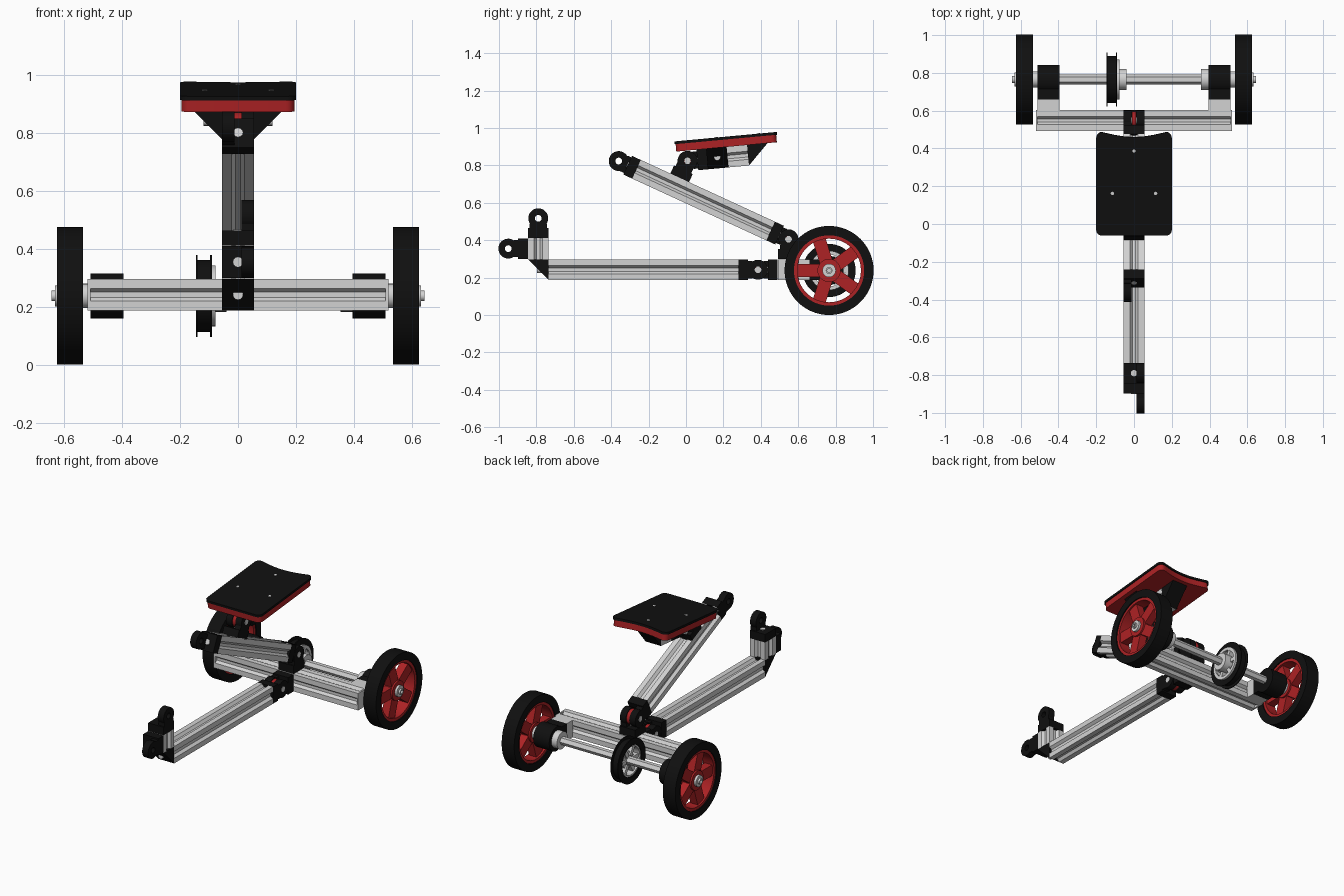
import bpy, bmesh
from math import sin, cos, pi, radians, atan2, hypot, degrees
from mathutils import Matrix, Vector

if "Cube" in bpy.data.objects:
    bpy.data.objects.remove(bpy.data.objects["Cube"])


def material(name, rgb):
    m = bpy.data.materials.new(name)
    m.use_nodes = True
    m.diffuse_color = (*rgb, 1)
    node = next(n for n in m.node_tree.nodes if n.type == 'BSDF_PRINCIPLED')
    node.inputs["Base Color"].default_value = (*rgb, 1)
    node.inputs["Roughness"].default_value = 0.6
    return m


BLACK = material("black plastic", (0.005, 0.005, 0.005))
RED = material("red plastic", (0.42, 0.016, 0.018))
GREY = material("aluminium grey", (0.65, 0.65, 0.65))

H = 0.055                      # half width of a beam
ARM = 0.105                    # hinge centre to beam end
ID = Matrix.Identity(4)
# Axis swaps: extrusion runs along x, UP sends it to z, ALONG to y
UP = Matrix(((0, 1, 0, 0), (0, 0, 1, 0), (1, 0, 0, 0), (0, 0, 0, 1)))
ALONG = UP @ UP
made = []


def frame(y, z, deg=0):
    return Matrix.Translation((0, y, z)) @ Matrix.Rotation(radians(deg), 4, 'X')


def finish(name, bm, mat, m):
    bmesh.ops.transform(bm, matrix=m, verts=bm.verts)
    bmesh.ops.recalc_face_normals(bm, faces=bm.faces)
    me = bpy.data.meshes.new(name)
    bm.to_mesh(me)
    bm.free()
    me.materials.append(mat)
    ob = bpy.data.objects.new(name, me)
    bpy.context.collection.objects.link(ob)
    made.append(ob)
    return ob


def prism(name, pts, lo, hi, mat, m=ID):
    """Extrude a (y, z) outline along x."""
    bm = bmesh.new()
    face = bm.faces.new([bm.verts.new((lo, a, b)) for a, b in pts])
    out = bmesh.ops.extrude_face_region(bm, geom=[face])["geom"]
    moved = [v for v in out if isinstance(v, bmesh.types.BMVert)]
    bmesh.ops.translate(bm, vec=(hi - lo, 0, 0), verts=moved)
    return finish(name, bm, mat, m)


def box(name, xs, ys, zs, mat, m=ID):
    pts = [(ys[0], zs[0]), (ys[1], zs[0]), (ys[1], zs[1]), (ys[0], zs[1])]
    return prism(name, pts, xs[0], xs[1], mat, m)


def disc(name, r, lo, hi, mat, m=ID, n=32):
    return prism(name, [(r * cos(2 * pi * i / n), r * sin(2 * pi * i / n))
                        for i in range(n)], lo, hi, mat, m)


def ring(name, ro, ri, lo, hi, mat, m=ID, n=48):
    """Hollow cylinder along x."""
    bm = bmesh.new()
    loops = []
    for i in range(n):
        c, s = cos(2 * pi * i / n), sin(2 * pi * i / n)
        loops.append([bm.verts.new((x, r * c, r * s))
                      for x, r in ((lo, ri), (lo, ro), (hi, ro), (hi, ri))])
    for i in range(n):
        a, b = loops[i], loops[(i + 1) % n]
        for k in range(4):
            bm.faces.new((a[k], a[(k + 1) % 4], b[(k + 1) % 4], b[k]))
    return finish(name, bm, mat, m)


def beam(name, lo, hi, m):
    """Slotted square section, a groove in each of the four sides."""
    pts = []
    for k in range(4):
        c, s = cos(k * pi / 2), sin(k * pi / 2)
        for a, b in ((-H, -H), (-0.022, -H), (-0.009, -0.038), (0.009, -0.038), (0.022, -H)):
            pts.append((a * c - b * s, a * s + b * c))
    return prism(name, pts, lo, hi, GREY, m)


def hinge_half(name, y, z, deg, side):
    """Knuckle on one side (+1 or -1) with a full width cap towards the beam."""
    m = frame(y, z, deg)
    lo, hi = sorted((side * 0.012, side * H))
    ring(name + "_knuckle", 0.053, 0.018, lo, hi, BLACK, m)
    box(name + "_neck", (lo, hi), (0.03, 0.056), (-0.046, 0.046), BLACK, m)
    box(name + "_cap", (-H, H), (0.053, ARM), (-H, H), BLACK, m)
    disc(name + "_screw", 0.017, 0.049, 0.055, GREY, m @ ALONG, 12)


def full_hinge(name, y, z, deg_a, deg_b):
    hinge_half(name + "_a", y, z, deg_a, 1)
    hinge_half(name + "_b", y, z, deg_b, -1)
    disc(name + "_spacer", 0.048, -0.0115, 0.0115, RED, frame(y, z))
    disc(name + "_pin", 0.018, -0.056, 0.056, GREY, frame(y, z), 16)


# Main beam with the corner bracket and upright stub at its front
MID = 0.242
beam("main_beam", -0.735, 0.28, frame(0, MID) @ ALONG)
prism("front_corner_bracket", [(-0.845, 0.297), (-0.735, 0.187), (-0.735, 0.297)], -H, H, BLACK)
disc("front_corner_screw", 0.018, -0.797, -0.75, GREY, frame(0, MID) @ ALONG, 12)
beam("front_upright", 0.297, 0.412, frame(-0.79, 0) @ UP)
hinge_half("upright_hinge", -0.79, 0.517, -90, 1)
hinge_half("front_hinge", -0.95, 0.355, 0, 1)

# Cross beam and its hinge to the main beam
full_hinge("main_hinge", 0.385, MID, 180, 0)
beam("cross_beam", -0.51, 0.51, frame(0.548, MID))
for s in (-1, 1):
    box("cross_beam_end", sorted((s * 0.51, s * 0.52)), (0.493, 0.603), (0.187, 0.297), GREY)

# Rising beam between its two hinges
low, high = Vector((0.548, 0.405)), Vector((-0.36, 0.823))
d = high - low
tilt = degrees(atan2(d.y, d.x))
full_hinge("rear_hinge", low.x, low.y, -90, tilt)
beam("rising_beam", ARM, hypot(*d) - ARM, frame(low.x, low.y, tilt) @ ALONG)
hinge_half("rising_beam_hinge", high.x, high.y, tilt - 180, -1)

# Seat mount
TILT = 5.3
full_hinge("seat_hinge", 0.008, 0.824, tilt + 90, TILT)
S = frame(0.008, 0.824, TILT)
box("seat_mount_cube", (-H, H), (ARM, 0.215), (-H, H), BLACK, S)
for s in (-1, 1):
    prism("seat_side_bracket", [(-H, s * H), (H, s * H), (H, s * 0.165)],
          ARM, 0.215, BLACK, S @ ALONG)
    disc("seat_bracket_screw", 0.018, s * 0.08, s * 0.12, GREY, S @ frame(0.16, 0.005), 12)
beam("seat_stub", 0.215, 0.325, S @ ALONG)
prism("seat_rear_bracket", [(0.325, -H), (0.435, H), (0.325, H)], -H, H, BLACK, S)


# Seat board and pad: rounded front corners, hollowed rear edge
def seat_outline(w, front, rear, r=0.03):
    half = []
    for i in range(7):
        a = -pi / 2 + i * pi / 12
        half.append((w - r + r * cos(a), front + r + r * sin(a)))
    for i in range(7):
        a = i * pi / 12
        half.append((w - r + r * cos(a), rear - r + r * sin(a)))
    for i in range(1, 9):
        x = (w - r) * (1 - i / 8)
        half.append((x, rear - 0.026 * cos(pi / 2 * x / (w - r))))
    return half + [(-x, y) for x, y in reversed(half[:-1])]


prism("seat_board", seat_outline(0.195, -0.055, 0.485), H, 0.095, RED, S @ UP)
prism("seat_pad", seat_outline(0.2, -0.06, 0.49), 0.095, 0.11, BLACK, S @ UP)
for x, y in ((0, 0.39), (-0.115, 0.165), (0.115, 0.165)):
    disc("seat_screw", 0.009, 0.108, 0.112, GREY,
         S @ Matrix.Translation((x, y, 0)) @ UP, 12)

# Axle, bearings and wheels
A = frame(0.765, 0.238)


def spokes(name, count, start, r0, r1, half, lo, hi, mat):
    for i in range(count):
        m = A @ Matrix.Rotation(radians(start) + 2 * pi * i / count, 4, 'X')
        box(name, (lo, hi), (r0, r1), (-half, half), mat, m)


disc("axle", 0.026, -0.63, 0.63, GREY, A, 6)
for s in (-1, 1):
    def span(a, b):
        return sorted((s * a, s * b))
    box("bearing_stub", span(0.395, 0.51), (0.6, 0.66), (0.187, 0.297), GREY)
    box("bearing_base", span(0.395, 0.51), (0.66, 0.765), (0.187, 0.297), BLACK)
    disc("bearing_housing", 0.078, *span(0.395, 0.51), BLACK, A)
    disc("wheel_spacer", 0.042, *span(0.51, 0.55), GREY, A)
    ring("tyre", 0.238, 0.188, *span(0.535, 0.625), BLACK, A, 64)
    ring("wheel_rim", 0.189, 0.17, *span(0.542, 0.618), RED, A, 64)
    disc("wheel_hub", 0.062, *span(0.545, 0.618), RED, A)
    spokes("wheel_spoke", 5, 180, 0.05, 0.175, 0.035, *span(0.555, 0.607), RED)
    ring("wheel_washer", 0.036, 0.012, *span(0.618, 0.633), GREY, A, 32)
    ring("axle_end", 0.018, 0.01, *span(0.63, 0.645), GREY, A, 24)
disc("axle_collar", 0.055, 0.355, 0.395, GREY, A)

# Pulley on the axle
ring("pulley_drum", 0.124, 0.1, -0.142, -0.093, BLACK, A)
for x in (-0.146, -0.096):
    ring("pulley_flange", 0.142, 0.1, x, x + 0.006, BLACK, A)
ring("pulley_inner_ring", 0.105, 0.085, -0.09, -0.077, GREY, A)
ring("pulley_liner", 0.1, 0.09, -0.14, -0.09, GREY, A)
spokes("pulley_spoke", 6, 0, 0.03, 0.095, 0.012, -0.13, -0.08, GREY)
disc("pulley_hub", 0.055, -0.12, -0.04, GREY, A)

# Smooth round parts, keep hard edges
bpy.ops.object.select_all(action='DESELECT')
for ob in made:
    ob.select_set(True)
bpy.context.view_layer.objects.active = made[0]
bpy.ops.object.shade_smooth_by_angle(angle=radians(25))
